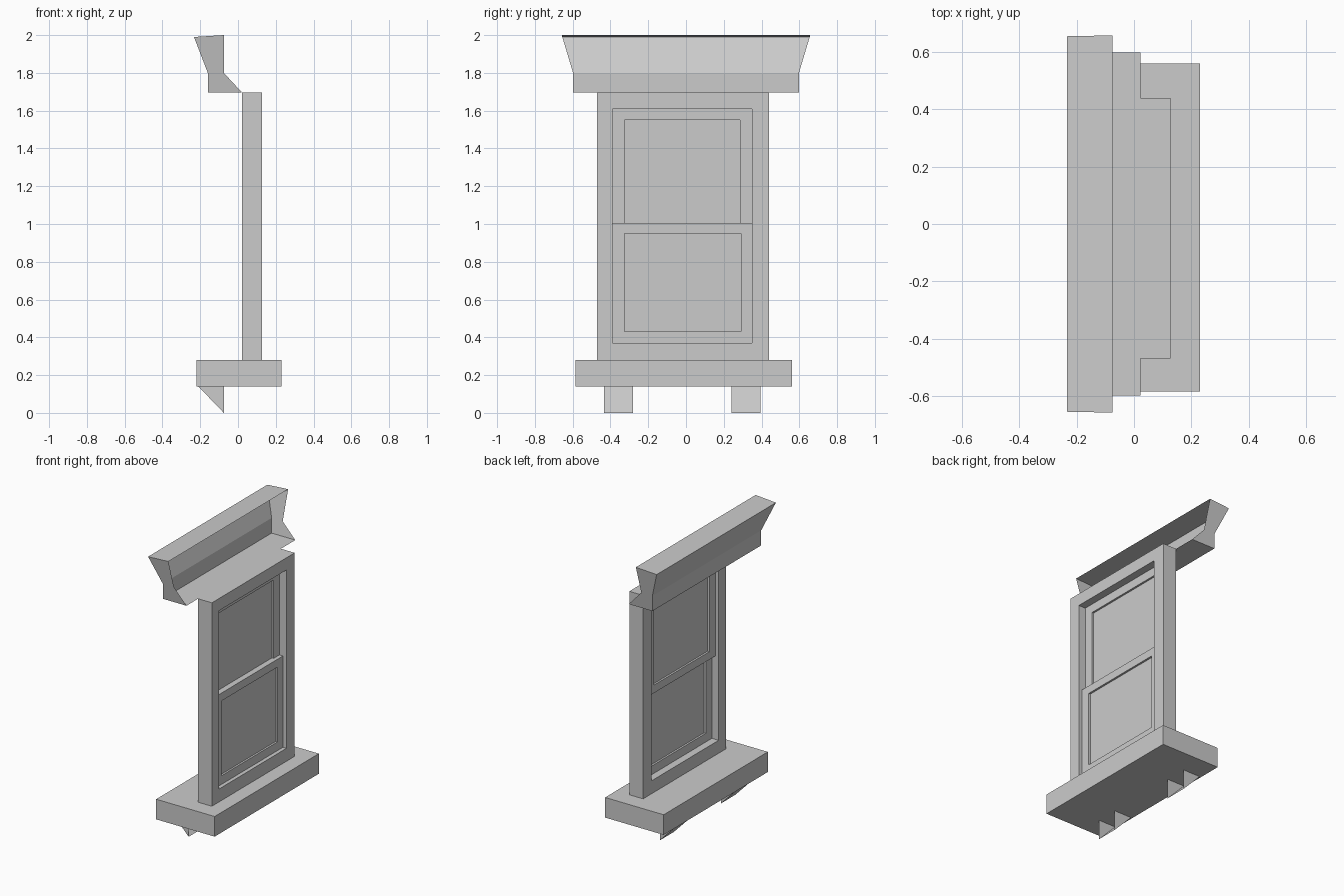
import bpy
import bmesh

cube = bpy.data.objects.get("Cube")
if cube:
    bpy.data.objects.remove(cube, do_unlink=True)

stone = bpy.data.materials.new("light_grey")
stone.use_nodes = True
GREY = (0.6, 0.6, 0.6, 1)
stone.diffuse_color = GREY
stone.node_tree.nodes["Principled BSDF"].inputs["Base Color"].default_value = GREY


def finish(name, bm, recalc=True):
    if recalc:
        bmesh.ops.recalc_face_normals(bm, faces=bm.faces)
    mesh = bpy.data.meshes.new(name)
    bm.to_mesh(mesh)
    bm.free()
    mesh.materials.append(stone)
    obj = bpy.data.objects.new(name, mesh)
    bpy.context.collection.objects.link(obj)
    return obj


def box(name, x, y, z):
    bm = bmesh.new()
    bmesh.ops.create_cube(bm, size=1)
    for v in bm.verts:
        v.co = [r[0] if c < 0 else r[1] for c, r in zip(v.co, (x, y, z))]
    return finish(name, bm)


def ring(name, x, outer, inner):
    """Rectangular frame; outer and inner are (y0, y1, z0, z1)."""
    bm = bmesh.new()
    loops = []
    for depth, (y0, y1, z0, z1) in ((x[0], outer), (x[1], outer), (x[1], inner), (x[0], inner)):
        corners = ((y0, z0), (y1, z0), (y1, z1), (y0, z1))
        loops.append([bm.verts.new((depth, y, z)) for y, z in corners])
    for i in range(4):
        a, b = loops[i], loops[(i + 1) % 4]
        for j in range(4):
            k = (j + 1) % 4
            bm.faces.new((a[j], a[k], b[k], b[j]))
    return finish(name, bm)


def pane(name, x, area):
    y0, y1, z0, z1 = area
    bm = bmesh.new()
    bm.faces.new([bm.verts.new((x, y, z)) for y, z in ((y0, z0), (y1, z0), (y1, z1), (y0, z1))])
    return finish(name, bm, False)


def open_shell(name, profile, ends, walls):
    """Thin shell: end caps on an (x, z) profile, joined along the listed edges only."""
    bm = bmesh.new()
    near, far = [[bm.verts.new((x, end(z), z)) for x, z in profile] for end in ends]
    bm.faces.new(near)
    bm.faces.new(list(reversed(far)))
    for i in walls:
        k = (i + 1) % len(profile)
        bm.faces.new((near[k], near[i], far[i], far[k]))
    return finish(name, bm)


# Sill slab
box("sill", (-0.22, 0.23), (-0.585, 0.56), (0.14, 0.28))

# Wedge brackets, open on the wall side
for side, y0, y1 in (("right", -0.435, -0.28), ("left", 0.24, 0.395)):
    open_shell("bracket_" + side, [(-0.21, 0.14), (-0.075, 0), (-0.075, 0.14)],
               (lambda z, y=y0: y, lambda z, y=y1: y), [0])

# Outer frame
opening = (-0.39, 0.35, 0.37, 1.61)
ring("window_frame", (0.022, 0.128), (-0.47, 0.44, 0.28, 1.695), opening)

# Two sliding sashes, set one behind the other
sashes = (
    ("upper", (0.047, 0.074), (-0.39, 0.35, 0.95, 1.61), (-0.325, 0.287, 1.005, 1.55)),
    ("lower", (0.074, 0.101), (-0.39, 0.35, 0.37, 1.005), (-0.325, 0.29, 0.43, 0.95)),
)
for label, depth, outer, inner in sashes:
    ring(label + "_sash", depth, outer, inner)
    pane(label + "_pane", sum(depth) / 2, inner)


# Flared cornice: top, back and bottom walls, open on the wall side
def flare(z):
    return 0.598 + 0.06 * max(0, (z - 1.8) / 0.2)


cornice = [(-0.075, 2.0), (-0.233, 1.99), (-0.16, 1.8), (-0.16, 1.695), (0.022, 1.695), (-0.075, 1.8)]
open_shell("cornice", cornice, (lambda z: -flare(z), flare), [0, 1, 2, 3])
